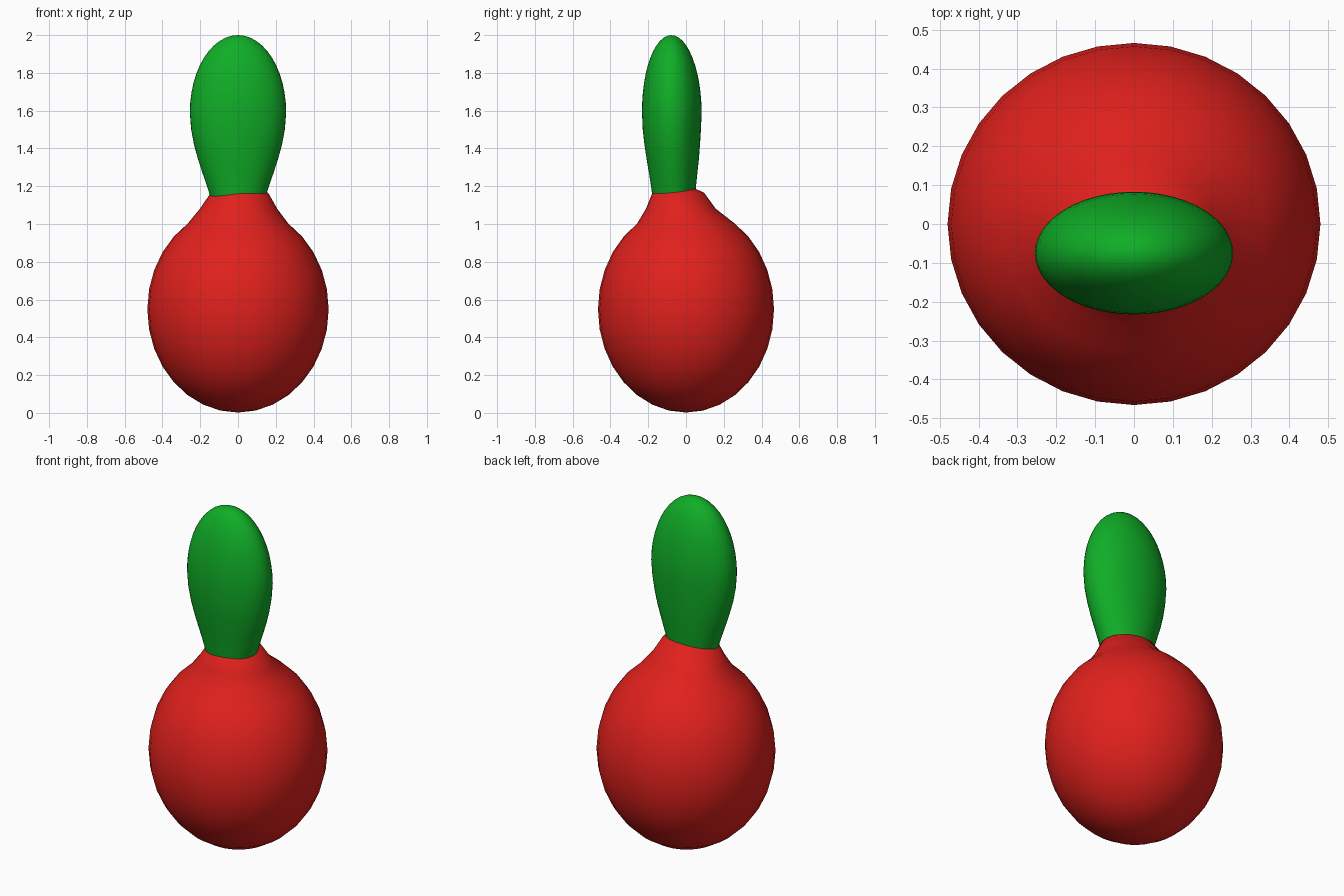
import bpy, bmesh
from math import sin, cos, pi, radians

if "Cube" in bpy.data.objects:
    bpy.data.objects.remove(bpy.data.objects["Cube"])


def loft(name, rings, bottom, top, sides, color):
    """Stack elliptical rings (z, rx, ry, cx, cy) and close both ends with a pole."""
    bm = bmesh.new()
    loops = []
    for z, rx, ry, cx, cy in rings:
        loops.append([bm.verts.new((cx + rx * cos(2 * pi * i / sides),
                                    cy + ry * sin(2 * pi * i / sides), z))
                      for i in range(sides)])
    low, high = bm.verts.new(bottom), bm.verts.new(top)
    for i in range(sides):
        j = (i + 1) % sides
        bm.faces.new((low, loops[0][j], loops[0][i]))
        bm.faces.new((high, loops[-1][i], loops[-1][j]))
        for a, b in zip(loops, loops[1:]):
            bm.faces.new((a[i], a[j], b[j], b[i]))
    for f in bm.faces:
        f.smooth = True
    mesh = bpy.data.meshes.new(name)
    bm.to_mesh(mesh)
    bm.free()
    obj = bpy.data.objects.new(name, mesh)
    bpy.context.collection.objects.link(obj)
    mat = bpy.data.materials.new(name + "_color")
    mat.diffuse_color = color
    mat.use_nodes = True
    mat.node_tree.nodes["Principled BSDF"].inputs["Base Color"].default_value = mat.diffuse_color
    mesh.materials.append(mat)
    return obj


# Red bulb: egg-shaped sphere whose top rings are pulled into a short neck
body = []
for k in range(1, 14):
    a = radians(-90 + 11.25 * k)
    body.append((0.548 + 0.546 * sin(a), 0.48 * cos(a), 0.466 * cos(a), 0, 0))
body += [(1.08, 0.205, 0.185, 0.003, -0.027),
         (1.165, 0.152, 0.137, 0.008, -0.041)]
loft("bulb", body, (0, 0, 0.002), (0.01, -0.05, 1.235), 32, (0.75, 0.015, 0.012, 1))

# Green sprout: flattened club, narrow where it enters the neck
sprout = [(1.0, 0.08, 0.07, 0, -0.065),
          (1.05, 0.12, 0.095, 0, -0.065),
          (1.14, 0.145, 0.112, 0, -0.065),
          (1.2, 0.164, 0.119, 0, -0.066),
          (1.27, 0.188, 0.128, 0, -0.068),
          (1.34, 0.211, 0.138, 0, -0.07),
          (1.42, 0.233, 0.147, 0, -0.073),
          (1.5, 0.248, 0.154, 0, -0.075)]
for k in range(12):
    a = radians(7.5 * k)
    sprout.append((1.59 + 0.41 * sin(a), 0.255 * cos(a), 0.158 * cos(a),
                   0, -0.075 - 0.003 * sin(a)))
loft("sprout", sprout, (0, -0.065, 0.98), (0, -0.078, 2.0), 48, (0.005, 0.42, 0.02, 1))
